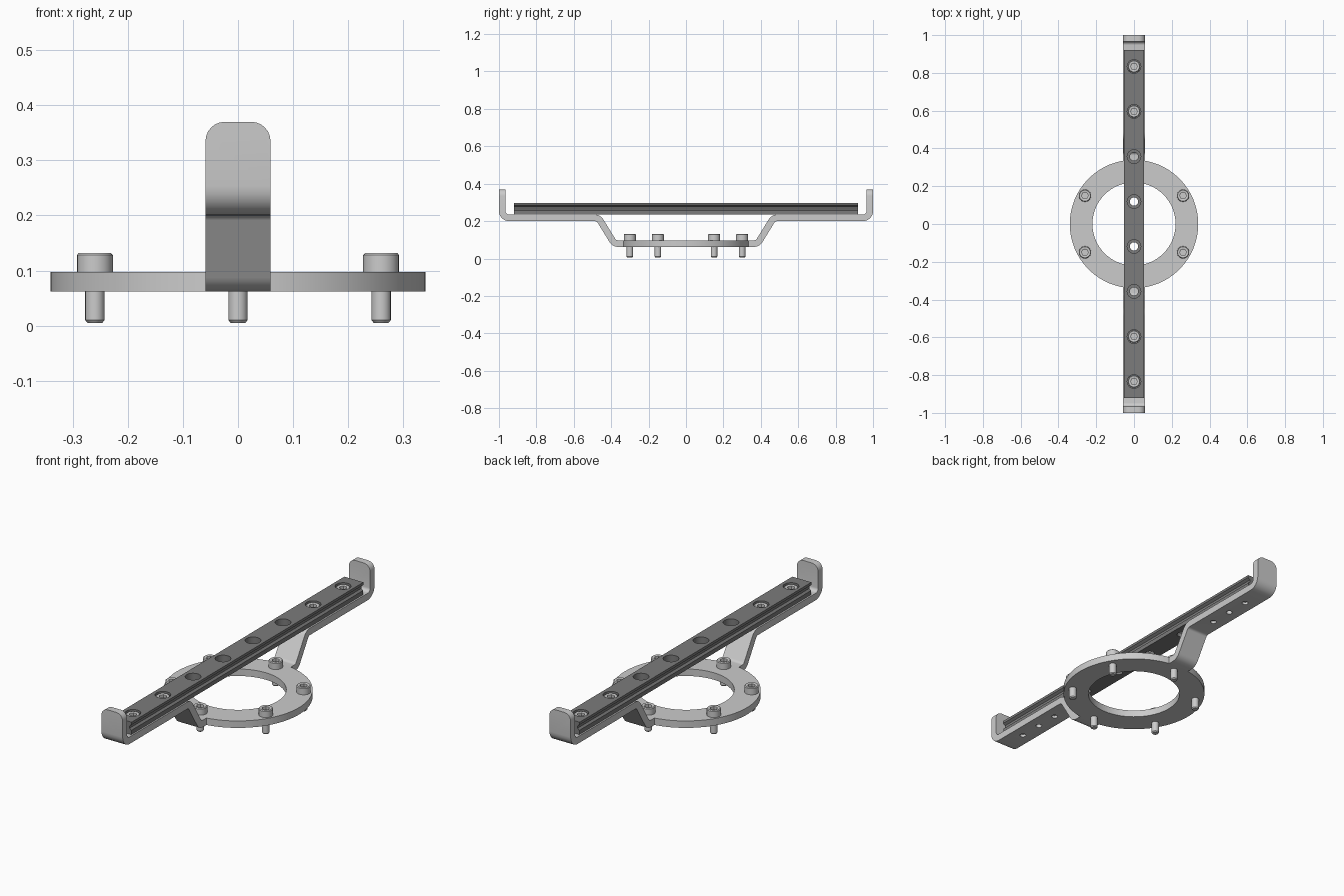
import bpy, bmesh
from math import pi, cos, sin, tan, atan2, copysign
from mathutils import Vector, Matrix

if "Cube" in bpy.data.objects:
    bpy.data.objects.remove(bpy.data.objects["Cube"])

dark = bpy.data.materials.new("dark_metal")
dark.diffuse_color = (0.2, 0.2, 0.2, 1)
dark.use_nodes = True
dark.node_tree.nodes["Principled BSDF"].inputs["Base Color"].default_value = dark.diffuse_color


def finish(name, bm, mat=None):
    bmesh.ops.recalc_face_normals(bm, faces=bm.faces)
    me = bpy.data.meshes.new(name)
    bm.to_mesh(me)
    bm.free()
    ob = bpy.data.objects.new(name, me)
    bpy.context.collection.objects.link(ob)
    if mat:
        me.materials.append(mat)
    smooth(ob)
    return ob


def activate(ob):
    bpy.ops.object.select_all(action='DESELECT')
    ob.select_set(True)
    bpy.context.view_layer.objects.active = ob


def smooth(ob):
    activate(ob)
    bpy.ops.object.shade_smooth_by_angle(angle=0.5)


def prism(pts, place, half):
    """Extrude a 2D outline from -half to +half; place(u, v, w) gives 3D."""
    bm = bmesh.new()
    ends = [[bm.verts.new(place(u, v, w)) for u, v in pts] for w in (-half, half)]
    n = len(pts)
    for e in ends:
        bm.faces.new(e)
    for i in range(n):
        j = (i + 1) % n
        bm.faces.new((ends[0][i], ends[0][j], ends[1][j], ends[1][i]))
    return bm


def lathe(bm, prof, at=(0, 0, 0), seg=24, closed=False):
    """Turn (radius, z, is_hex) points about z; ends capped unless closed."""
    rings = []
    for r, z, hexed in prof:
        ring = []
        for i in range(seg):
            a = 2 * pi * i / seg
            k = cos(pi / 6) / cos(a % (pi / 3) - pi / 6) if hexed else 1
            ring.append(bm.verts.new((at[0] + r * k * cos(a), at[1] + r * k * sin(a), at[2] + z)))
        rings.append(ring)
    pairs = list(zip(rings, rings[1:]))
    if closed:
        pairs.append((rings[-1], rings[0]))
    else:
        bm.faces.new(rings[0])
        bm.faces.new(rings[-1])
    for a, b in pairs:
        for i in range(seg):
            j = (i + 1) % seg
            bm.faces.new((a[i], a[j], b[j], b[i]))


def bent_strip(path, r, t, steps=6):
    """Outline of a sheet of thickness t along a path with rounded bends."""
    path = [Vector(p) for p in path]
    left = lambda d: Vector((-d.y, d.x))
    mid = []
    u = (path[1] - path[0]).normalized()
    mid.append((path[0], left(u)))
    for a, p, b in zip(path, path[1:], path[2:]):
        u, v = (p - a).normalized(), (b - p).normalized()
        turn = atan2(u.x * v.y - u.y * v.x, u.dot(v))
        s, n = copysign(1, turn), left(u)
        c = p - u * r * tan(abs(turn) / 2) + n * s * r
        for k in range(steps + 1):
            m = Matrix.Rotation(turn * k / steps, 2) @ n
            mid.append((c - m * s * r, m))
    u = (path[-1] - path[-2]).normalized()
    mid.append((path[-1], left(u)))
    return [p + n * t / 2 for p, n in mid] + [p - n * t / 2 for p, n in reversed(mid)]


def cut(ob, cutter):
    cutter.hide_render = True
    m = ob.modifiers.new("holes", 'BOOLEAN')
    m.operation, m.solver, m.object = 'DIFFERENCE', 'EXACT', cutter
    activate(ob)
    bpy.ops.object.modifier_apply(modifier=m.name)
    bpy.data.objects.remove(cutter)
    smooth(ob)


def screw(name, at, shank_r, length):
    """Socket head screw; at is the underside of the head."""
    bm = bmesh.new()
    lathe(bm, [(shank_r - .004, -length, 0), (shank_r, -length + .005, 0), (shank_r, 0, 0),
               (.0325, 0, 0), (.0325, .031, 0), (.029, .035, 0), (.02, .035, 0),
               (.018, .033, 1), (.018, .015, 1)], at)
    finish(name, bm)


# flat mounting ring
bm = bmesh.new()
lathe(bm, [(.34, .062, 0), (.34, .097, 0), (.22, .097, 0), (.22, .062, 0)], seg=64, closed=True)
finish("mounting_ring", bm)

# ring screws
for i in range(6):
    a = pi / 6 + i * pi / 3
    screw("ring_screw", (.3 * cos(a), .3 * sin(a), .097), .0175, .092)

rail_y = [s * y for s in (-1, 1) for y in (.119, .357, .596, .834)]

# bent arms with rounded end tabs
strip = bent_strip([(.9825, .37), (.9825, .2175), (.468, .2175), (.383, .0795), (.331, .0795)], .036, .035)
for side in (-1, 1):
    bm = prism(strip, lambda u, v, w: (w, side * u, v), .059)
    tips = [e for e in bm.edges if all(v.co.z > .369 for v in e.verts)
            and abs(e.verts[0].co.x - e.verts[1].co.x) < 1e-4]
    bmesh.ops.bevel(bm, geom=tips, offset=.035, segments=6, profile=.5, affect='EDGES')
    arm = finish("bent_arm", bm)
    bm = bmesh.new()
    for y in (.596, .715, .834):
        lathe(bm, [(.0145, .15, 0), (.0145, .28, 0)], (0, side * y, 0))
    cut(arm, finish("arm_cutter", bm))

# grooved rail with counterbored holes
half = [(.051, .235), (.051, .256), (.041, .264), (.041, .276), (.053, .285), (.053, .298)]
outline = half + [(-x, z) for x, z in reversed(half)]
rail = finish("guide_rail", prism(outline, lambda u, v, w: (u, w, v), .92), dark)
bm = bmesh.new()
for y in rail_y:
    lathe(bm, [(.022, .2, 0), (.022, .257, 0), (.036, .257, 0), (.036, .33, 0)], (0, y, 0), 32)
cut(rail, finish("rail_cutter", bm))

# rail screws in the outer holes
for y in rail_y:
    if abs(y) > .5:
        screw("rail_screw", (0, y, .2575), .0135, .048)
